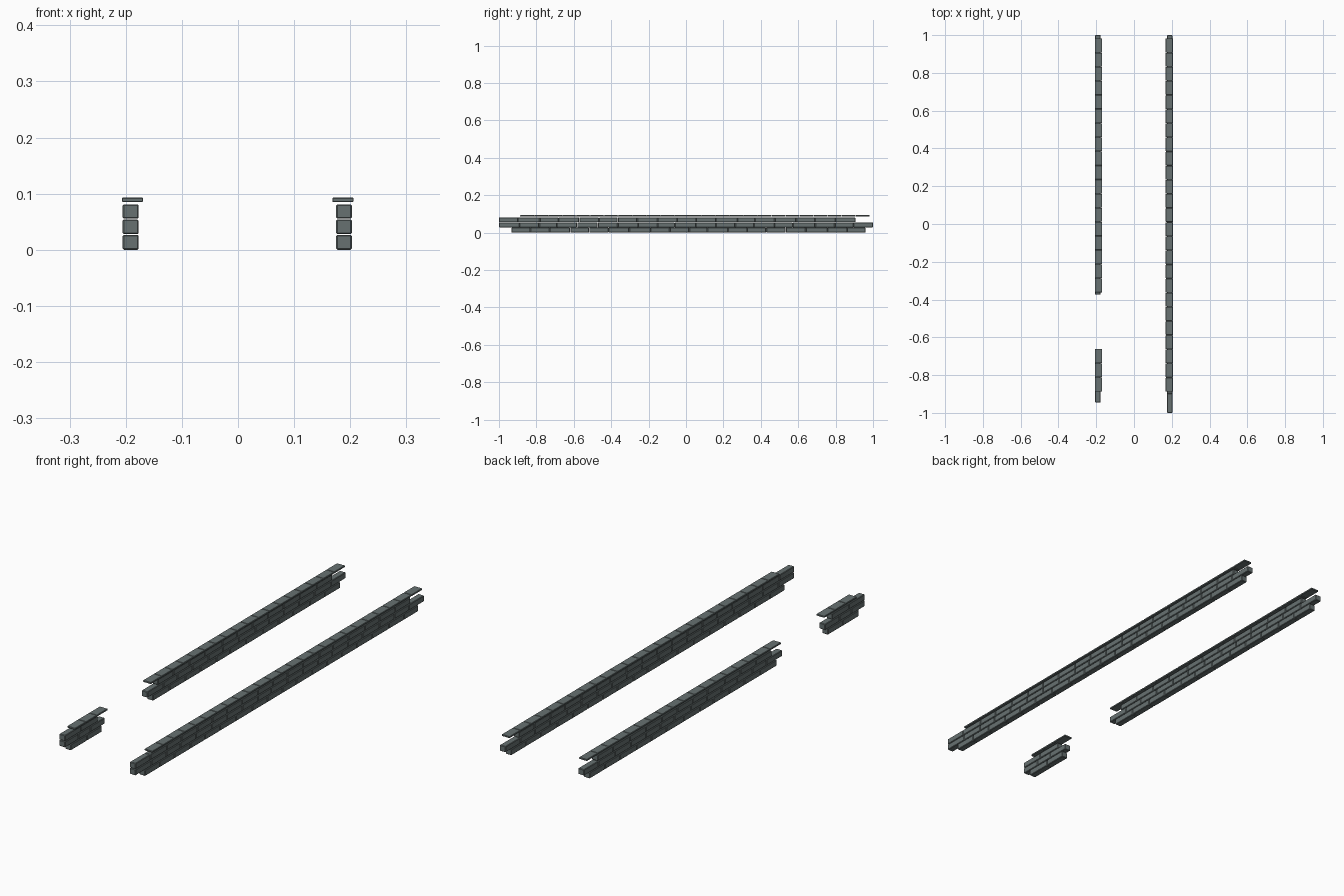
import bpy, bmesh, random
from mathutils import Matrix

if "Cube" in bpy.data.objects:
    bpy.data.objects.remove(bpy.data.objects["Cube"])

random.seed(4)
stone = bpy.data.materials.new("grey stone")
stone.diffuse_color = (0.135, 0.165, 0.165, 1)
stone.use_nodes = True
stone.node_tree.nodes["Principled BSDF"].inputs["Base Color"].default_value = stone.diffuse_color

COURSE_Z = [(0.0, 0.0265), (0.028, 0.054), (0.0555, 0.081)]
CAP_Z = (0.0855, 0.0928)
PITCH, CAP_PITCH, GAP = 0.105, 0.0748, 0.0018


def stone_row(name, x0, x1, z, y0, y1, pitch, jitter, bevel):
    """A row of separate, slightly bevelled stones along y."""
    n = max(1, round((y1 - y0) / pitch))
    step = (y1 - y0) / n
    cuts = [y0 + i * step + (random.uniform(-jitter, jitter) if 0 < i < n else 0)
            for i in range(n + 1)]
    bm = bmesh.new()
    for i in range(n):
        a = cuts[i] + (GAP / 2 if i else 0)
        b = cuts[i + 1] - (GAP / 2 if i < n - 1 else 0)
        m = (Matrix.Translation(((x0 + x1) / 2, (a + b) / 2, sum(z) / 2))
             @ Matrix.Diagonal((x1 - x0, b - a, z[1] - z[0], 1)))
        bmesh.ops.create_cube(bm, size=1, matrix=m)
    me = bpy.data.meshes.new(name)
    bm.to_mesh(me)
    bm.free()
    me.materials.append(stone)
    ob = bpy.data.objects.new(name, me)
    bpy.context.collection.objects.link(ob)
    mod = ob.modifiers.new("worn edges", 'BEVEL')
    mod.width, mod.segments = bevel, 1


def wall(name, block_x, cap_x, courses, cap):
    """Three courses of blocks with thin capstones above."""
    for label, z, (y0, y1) in zip(("bottom", "middle", "top"), COURSE_Z, courses):
        stone_row(f"{name}_{label}_course", *block_x, z, y0, y1, PITCH, 0.008, 0.0022)
    stone_row(f"{name}_capstones", *cap_x, CAP_Z, *cap, CAP_PITCH, 0, 0.001)


# full-length wall on the right
wall("right_wall", (0.175, 0.203), (0.168, 0.206),
     [(-0.933, 0.96), (-1.0, 1.0), (-1.0, 0.905)], (-0.887, 0.982))

# left wall, broken by an opening into a long and a short piece
LEFT_BLOCK, LEFT_CAP = (-0.2055, -0.177), (-0.207, -0.169)
wall("left_long_wall", LEFT_BLOCK, LEFT_CAP,
     [(-0.335, 0.96), (-0.374, 1.0), (-0.30, 0.905)], (-0.362, 0.982))
wall("left_short_wall", LEFT_BLOCK, LEFT_CAP,
     [(-0.905, -0.69), (-0.945, -0.67), (-0.945, -0.72)], (-0.887, -0.662))
